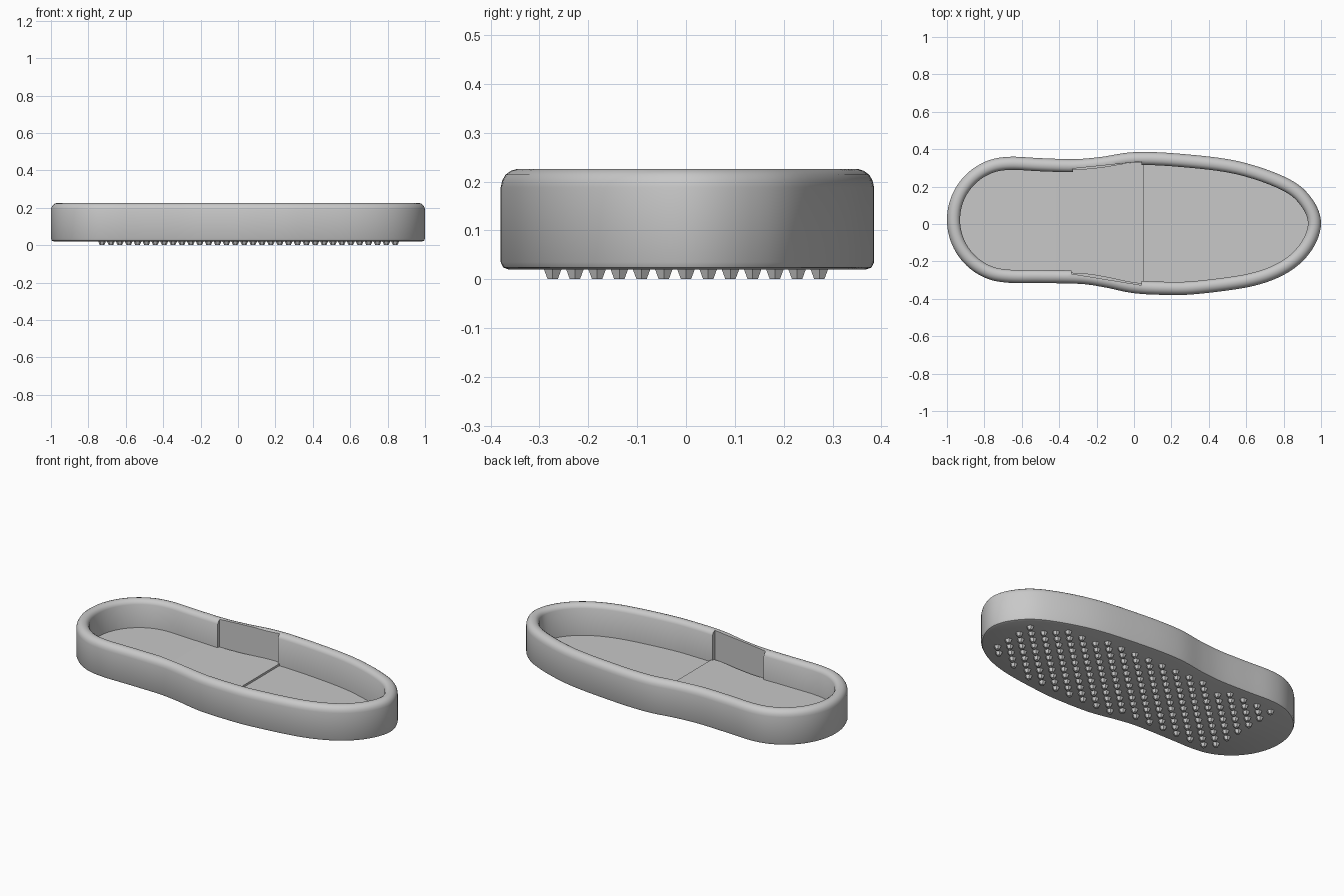
import bpy, bmesh, math
from mathutils import Vector

if "Cube" in bpy.data.objects:
    bpy.data.objects.remove(bpy.data.objects["Cube"])

grey = bpy.data.materials.new("sole_grey")
grey.diffuse_color = (0.58, 0.58, 0.58, 1)
grey.use_nodes = True
grey.node_tree.nodes["Principled BSDF"].inputs["Base Color"].default_value = grey.diffuse_color


def finish(bm, name):
    bmesh.ops.recalc_face_normals(bm, faces=bm.faces[:])
    mesh = bpy.data.meshes.new(name)
    bm.to_mesh(mesh)
    bm.free()
    mesh.materials.append(grey)
    ob = bpy.data.objects.new(name, mesh)
    bpy.context.collection.objects.link(ob)
    return ob


def select(ob):
    bpy.ops.object.select_all(action='DESELECT')
    ob.select_set(True)
    bpy.context.view_layer.objects.active = ob


def smooth(ob, degrees=30):
    select(ob)
    bpy.ops.object.shade_smooth_by_angle(angle=math.radians(degrees))


# Footprint control points, counter-clockwise from the toe tip
upper = [(1.0, 0.0), (0.955, 0.13), (0.83, 0.24), (0.56, 0.335), (0.24, 0.376),
         (0.0, 0.384), (-0.18, 0.358), (-0.32, 0.347), (-0.5, 0.352)]
heel = [(-0.665 + 0.335 * math.cos(math.radians(a)),
         0.0225 + 0.337 * math.sin(math.radians(a))) for a in range(90, 271, 20)]
lower = [(-0.5, -0.316), (-0.29, -0.32), (-0.16, -0.338), (0.0, -0.37), (0.18, -0.379),
         (0.35, -0.373), (0.64, -0.331), (0.83, -0.255), (0.95, -0.14)]
ctrl = [Vector(p) for p in upper + heel + lower]


def spline(points, steps):
    out, n = [], len(points)
    for i in range(n):
        a, b, c, d = (points[(i + k - 1) % n] for k in range(4))
        for s in range(steps):
            t = s / steps
            out.append(0.5 * (2 * b + (c - a) * t + (2 * a - 5 * b + 4 * c - d) * t ** 2
                              + (3 * b - a - 3 * c + d) * t ** 3))
    return out


outline = spline(ctrl, 6)


def inset(d):
    n, out = len(outline), []
    for i, p in enumerate(outline):
        t = (outline[(i + 1) % n] - outline[i - 1]).normalized()
        out.append(p - Vector((t.y, -t.x)) * d)
    return out


def loft(profile):
    bm = bmesh.new()
    rings = [[bm.verts.new((p.x, p.y, z)) for p in inset(d)] for d, z in profile]
    n = len(outline)
    for a, b in zip(rings, rings[1:]):
        for i in range(n):
            bm.faces.new((a[i], a[(i + 1) % n], b[(i + 1) % n], b[i]))
    bm.faces.new(rings[0])
    bm.faces.new(rings[-1])
    return bm


# Cup-shaped shell with rounded rim
FLOOR = 0.043
shell = finish(loft([(0.016, 0.02), (0.005, 0.024), (0.0, 0.035), (0.0, 0.188),
                     (0.003, 0.202), (0.01, 0.214), (0.021, 0.222), (0.034, 0.226),
                     (0.05, 0.224), (0.062, 0.216), (0.07, 0.202), (0.07, FLOOR)]),
               "sole_shell")

# Flat waist panels cut into the inner wall
bm = bmesh.new()
quad = [(-0.327, 0.296), (-0.335, -0.266), (0.04, -0.327), (0.04, 0.334)]
base = bm.faces.new([bm.verts.new((x, y, FLOOR + 0.004)) for x, y in quad])
top = bmesh.ops.extrude_face_region(bm, geom=[base])["geom"]
bmesh.ops.translate(bm, vec=(0, 0, 0.3),
                    verts=[g for g in top if isinstance(g, bmesh.types.BMVert)])
cutter = finish(bm, "waist_cutter")
cutter.hide_render = True
mod = shell.modifiers.new("waist", 'BOOLEAN')
mod.operation, mod.solver, mod.object = 'DIFFERENCE', 'EXACT', cutter
select(shell)
bpy.ops.object.modifier_apply(modifier="waist")
bpy.data.objects.remove(cutter)
smooth(shell)

# Raised heel and waist floor, sloping down to a step at the forefoot
bm = loft([(0.055, 0.03), (0.055, 0.06)])
for x, trim in ((0.05, True), (-0.42, False)):
    cut = bmesh.ops.bisect_plane(bm, geom=bm.verts[:] + bm.edges[:] + bm.faces[:],
                                 plane_co=(x, 0, 0), plane_no=(1, 0, 0), clear_outer=trim)
    if trim:
        bmesh.ops.holes_fill(bm, edges=[e for e in bm.edges if e.is_boundary])
for v in bm.verts:
    if v.co.z > 0.05:
        v.co.z = 0.065 - 0.01 * max(0, (v.co.x + 0.42) / 0.47)
finish(bm, "heel_floor")

# Staggered tread studs under the sole
border = inset(0.075)


def inside(x, y):
    hit = False
    for a, b in zip(border, border[1:] + border[:1]):
        if (a.y > y) != (b.y > y) and x < a.x + (y - a.y) * (b.x - a.x) / (b.y - a.y):
            hit = not hit
    return hit


def stud(bm, x, y):
    lo, hi = ([bm.verts.new((x + r * math.cos(k * math.pi / 3),
                             y + r * math.sin(k * math.pi / 3), z)) for k in range(6)]
              for r, z in ((0.012, 0.0), (0.021, 0.021)))
    bm.faces.new(lo)
    bm.faces.new(hi)
    for k in range(6):
        bm.faces.new((lo[k], lo[(k + 1) % 6], hi[(k + 1) % 6], hi[k]))


bm = bmesh.new()
for i in range(34):
    for j in range(-6, 7):
        x, y = -0.727 + 0.0475 * i, 0.0455 * j
        if (i + j) % 2 == 0 and inside(x, y):
            stud(bm, x, y)
finish(bm, "tread_studs")
